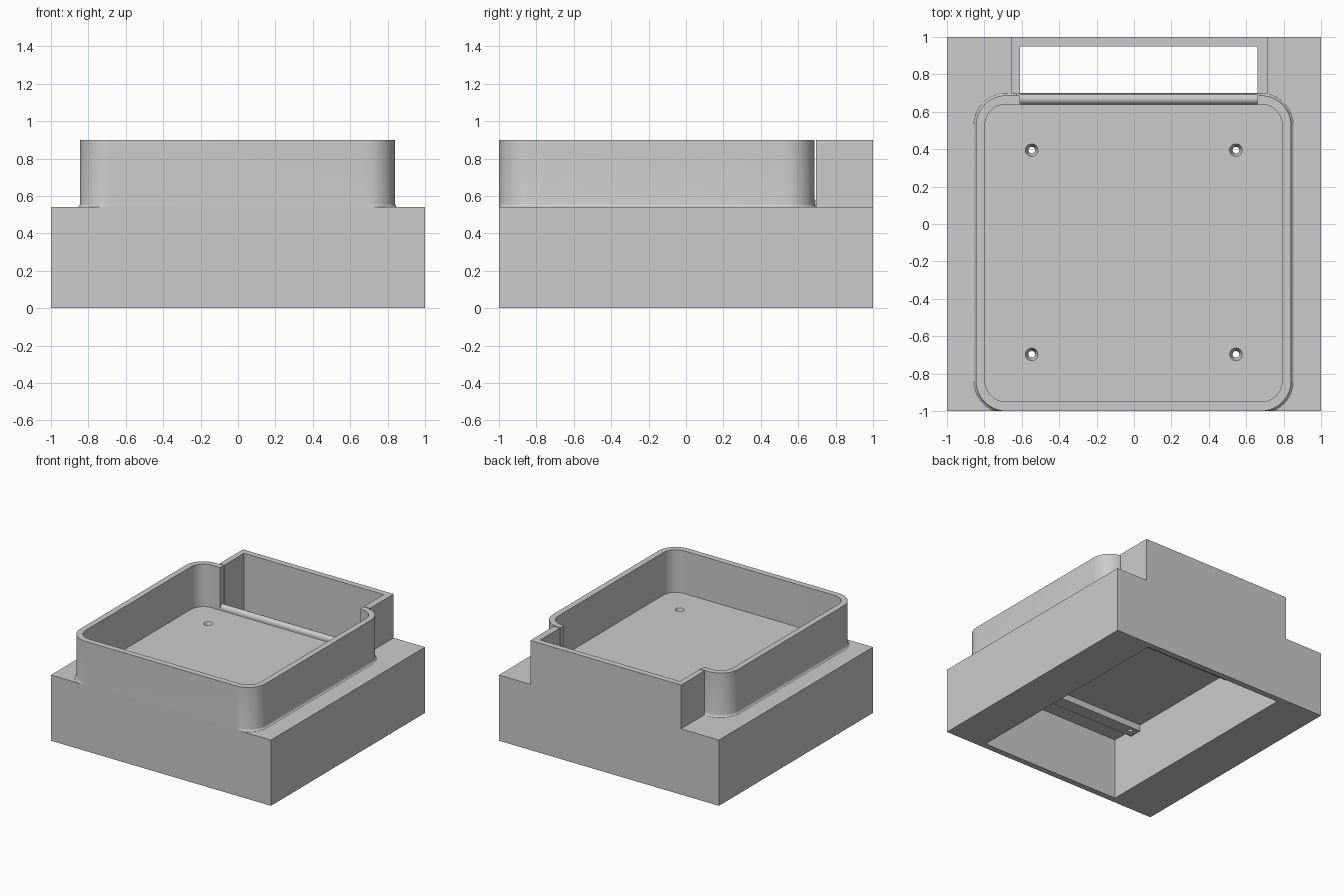
import bpy, bmesh, math

if "Cube" in bpy.data.objects:
    bpy.data.objects.remove(bpy.data.objects["Cube"])

grey = bpy.data.materials.new("plain_grey")
grey.diffuse_color = (0.6, 0.6, 0.6, 1)
grey.use_nodes = True
grey.node_tree.nodes["Principled BSDF"].inputs["Base Color"].default_value = grey.diffuse_color


def finish(name, bm):
    bmesh.ops.recalc_face_normals(bm, faces=bm.faces)
    me = bpy.data.meshes.new(name)
    bm.to_mesh(me)
    bm.free()
    me.materials.append(grey)
    ob = bpy.data.objects.new(name, me)
    bpy.context.collection.objects.link(ob)
    return ob


def loft(name, rings):
    """Closed solid through rings of equal point count."""
    bm = bmesh.new()
    vs = [[bm.verts.new(p) for p in r] for r in rings]
    n = len(vs[0])
    for a, b in zip(vs, vs[1:]):
        for i in range(n):
            j = (i + 1) % n
            bm.faces.new((a[i], a[j], b[j], b[i]))
    bm.faces.new(vs[0][::-1])
    bm.faces.new(vs[-1])
    return finish(name, bm)


def box(name, x0, x1, y0, y1, z0, z1):
    return loft(name, [[(x0, y0, z), (x1, y0, z), (x1, y1, z), (x0, y1, z)] for z in (z0, z1)])


def rounded(x0, x1, y0, y1, r, z, grow=0.0):
    """Rounded rectangle, optionally grown but never past the front face."""
    pts = []
    for cx, cy, a0 in ((x1 - r, y1 - r, 0), (x0 + r, y1 - r, 90),
                       (x0 + r, y0 + r, 180), (x1 - r, y0 + r, 270)):
        for i in range(13):
            a = math.radians(a0 + 7.5 * i)
            pts.append((cx + (r + grow) * math.cos(a),
                        max(-1.0, cy + (r + grow) * math.sin(a)), z))
    return pts


def disc(x, y, r, z):
    return [(x + r * math.cos(math.tau * i / 24), y + r * math.sin(math.tau * i / 24), z)
            for i in range(24)]


def combine(target, other, op):
    m = target.modifiers.new("op", 'BOOLEAN')
    m.operation, m.solver, m.object = op, 'EXACT', other
    bpy.context.view_layer.objects.active = target
    bpy.ops.object.modifier_apply(modifier=m.name)
    bpy.data.objects.remove(other, do_unlink=True)


# Main block, tray wall with flared foot, rear duct
housing = box("housing", -1, 1, -1, 1, 0, 0.54)
foot = [(0.52, 0.012), (0.54, 0.012), (0.544, 0.006), (0.55, 0.002), (0.56, 0), (0.9, 0)]
combine(housing, loft("tray", [rounded(-0.845, 0.84, -1, 0.687, 0.16, z, g) for z, g in foot]), 'UNION')
combine(housing, box("duct", -0.655, 0.715, 0.694, 1, 0.2, 0.9), 'UNION')

# Hollows: tray pocket, lower cavity, duct well, opening from tray to duct
combine(housing, loft("pocket", [rounded(-0.797, 0.792, -0.95, 0.64, 0.112, z) for z in (0.55, 1)]), 'DIFFERENCE')
combine(housing, box("cavity", -0.61, 0.66, -0.95, 0.95, -0.1, 0.505), 'DIFFERENCE')
combine(housing, box("well", -0.61, 0.66, 0.70, 0.95, 0.3, 1), 'DIFFERENCE')
combine(housing, box("opening", -0.61, 0.66, 0.6, 0.72, 0.55, 1), 'DIFFERENCE')

# Rounded lip between tray and duct
lip = [(0.64, 0.53)]
lip += [(0.668 - 0.028 * math.cos(math.pi * i / 10), 0.563 + 0.028 * math.sin(math.pi * i / 10))
        for i in range(11)]
lip += [(0.699, 0.53)]
combine(housing, loft("lip", [[(x, y, z) for y, z in lip] for x in (-0.63, 0.68)]), 'UNION')

# Rails under the floor
for y0 in (-0.76, 0.345):
    combine(housing, box("rail", -0.63, 0.68, y0, y0 + 0.105, 0.452, 0.53), 'UNION')

# Countersunk screw holes
for x in (-0.547, 0.545):
    for y in (-0.697, 0.395):
        profile = [(0.4, 0.018), (0.515, 0.018), (0.55, 0.034), (0.6, 0.034)]
        combine(housing, loft("hole", [disc(x, y, r, z) for z, r in profile]), 'DIFFERENCE')

bpy.ops.object.select_all(action='DESELECT')
housing.select_set(True)
bpy.context.view_layer.objects.active = housing
bpy.ops.object.shade_smooth_by_angle(angle=math.radians(30))
